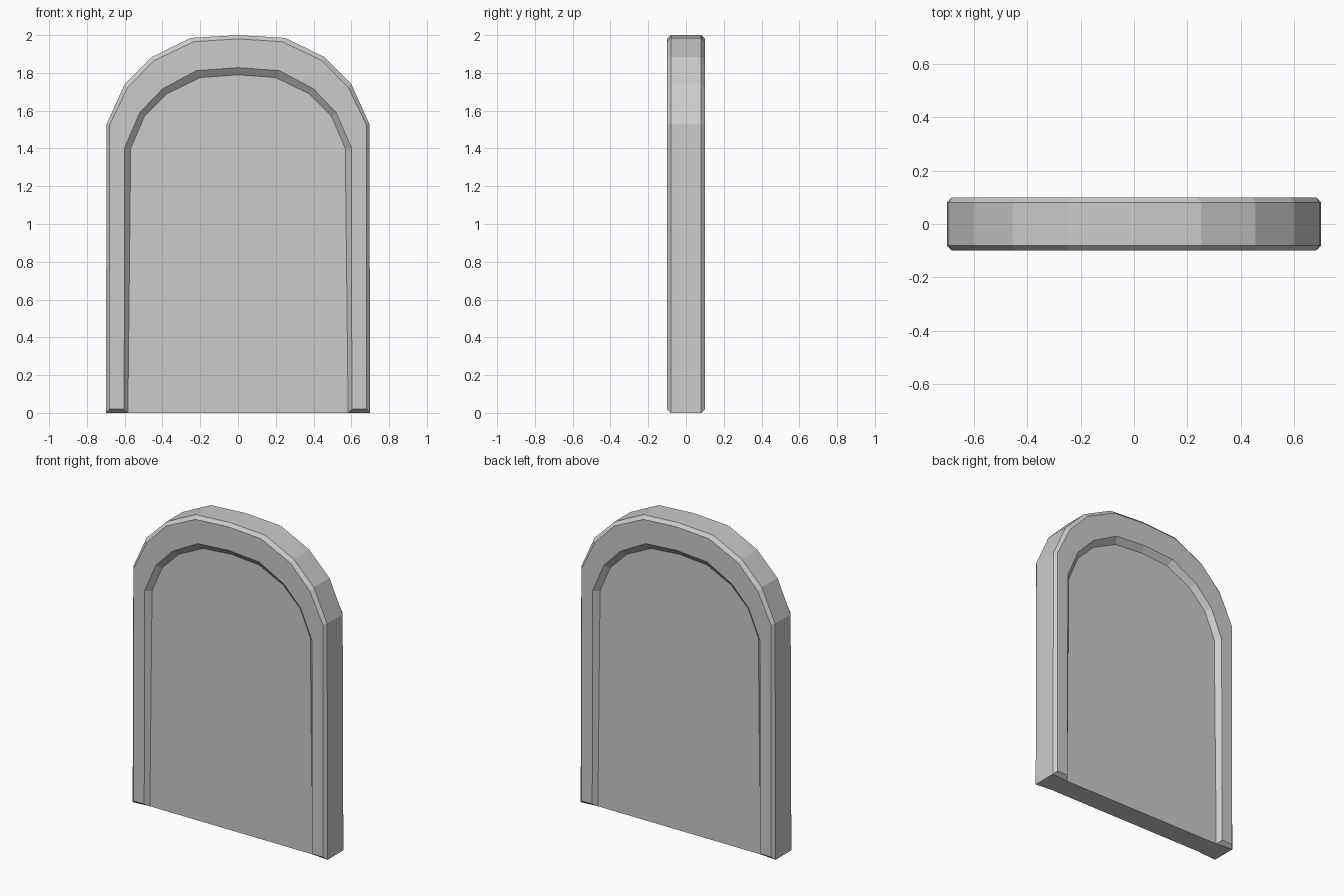
import bpy, bmesh

if "Cube" in bpy.data.objects:
    bpy.data.objects.remove(bpy.data.objects["Cube"])

# Half profiles (x, z) from the floor up to the crown
OUTER = [(.70, 0), (.695, 1.53), (.60, 1.74), (.455, 1.885), (.25, 1.985), (0, 2.0)]
FACE_OUT = [(.68, .02), (.68, 1.525), (.585, 1.72), (.445, 1.865), (.235, 1.965), (0, 1.98)]
FACE_IN = [(.603, .02), (.60, 1.405), (.52, 1.59), (.40, 1.715), (.22, 1.812), (0, 1.828)]
INNER = [(.583, 0), (.568, 1.40), (.495, 1.57), (.375, 1.69), (.20, 1.775), (0, 1.79)]
SIDE_Y, FACE_Y, PANEL_Y = .08, .10, .07


def arch(half):
    """Mirror a half profile into a full arch."""
    return [(-x, z) for x, z in half] + half[-2::-1]


def loop(bm, half, y):
    return [bm.verts.new((x, y, z)) for x, z in arch(half)]


def finish(bm, name):
    bmesh.ops.recalc_face_normals(bm, faces=bm.faces)
    me = bpy.data.meshes.new(name)
    bm.to_mesh(me)
    bm.free()
    bpy.context.collection.objects.link(bpy.data.objects.new(name, me))


# Arched frame with chamfered edges, front and back
bm = bmesh.new()
rings = [loop(bm, h, y) for h, y in (
    (OUTER, -SIDE_Y), (FACE_OUT, -FACE_Y), (FACE_IN, -FACE_Y), (INNER, -PANEL_Y),
    (INNER, PANEL_Y), (FACE_IN, FACE_Y), (FACE_OUT, FACE_Y), (OUTER, SIDE_Y))]
for k in range(8):
    a, b = rings[k], rings[(k + 1) % 8]
    for i in range(len(a) - 1):
        bm.faces.new((a[i], a[i + 1], b[i + 1], b[i]))
# Chamfered feet
for e in (0, -1):
    for ids in ((0, 1, 2, 3), (0, 3, 4, 7), (4, 5, 6, 7)):
        bm.faces.new([rings[k][e] for k in ids])
finish(bm, "arch_frame")

# Recessed door panel
bm = bmesh.new()
front, back = loop(bm, INNER, -PANEL_Y), loop(bm, INNER, PANEL_Y)
bm.faces.new(front)
bm.faces.new(back)
for i in range(len(front)):
    j = (i + 1) % len(front)
    bm.faces.new((front[i], front[j], back[j], back[i]))
finish(bm, "door_panel")
